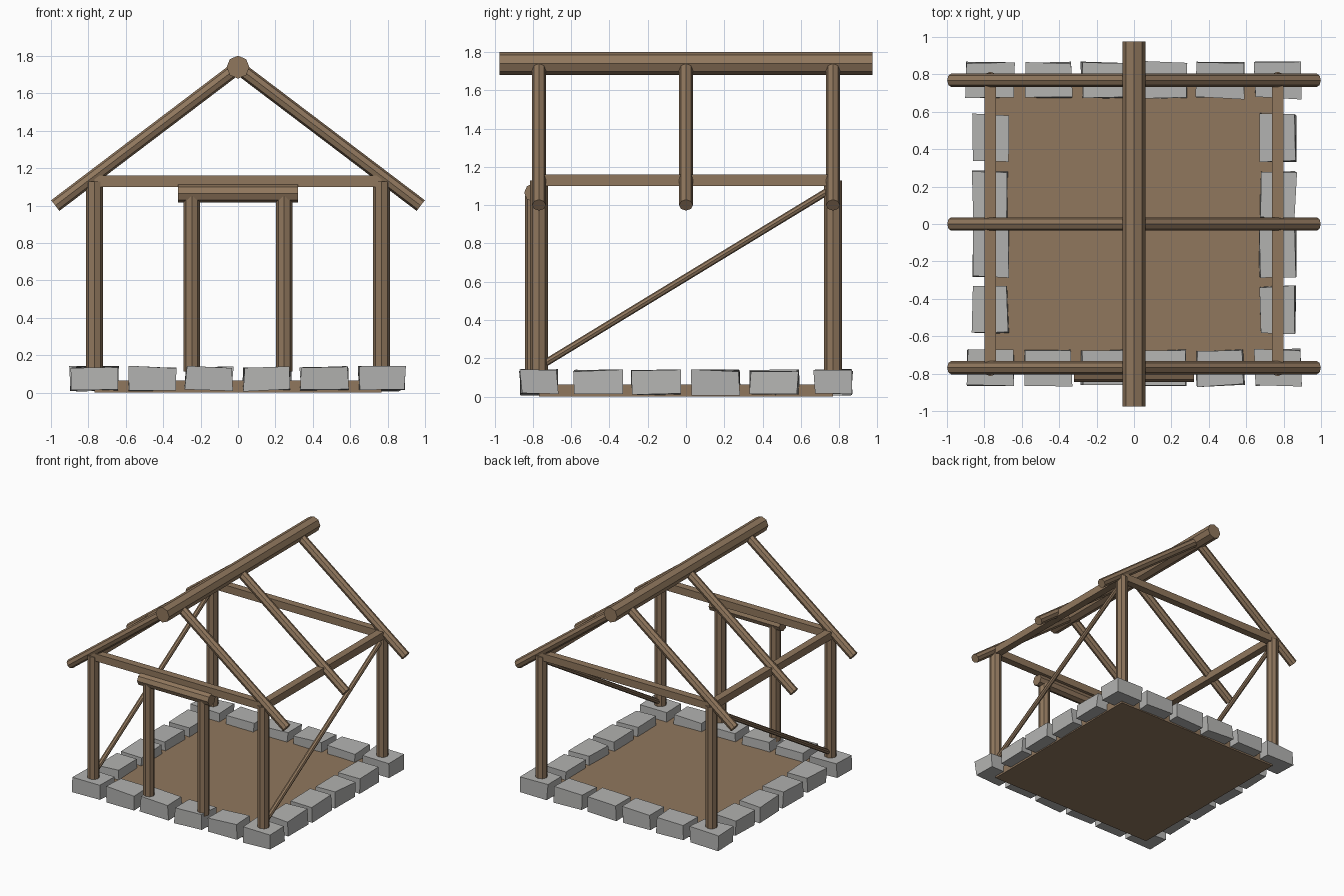
import bpy, bmesh, math, random
from mathutils import Vector

random.seed(4)
cube = bpy.data.objects.get("Cube")
if cube:
    bpy.data.objects.remove(cube, do_unlink=True)


def material(name, rgb):
    m = bpy.data.materials.new(name)
    m.use_nodes = True
    m.diffuse_color = (*rgb, 1)
    m.node_tree.nodes["Principled BSDF"].inputs["Base Color"].default_value = (*rgb, 1)
    return m


WOOD = material("brown wood", (0.28, 0.185, 0.11))
STONE = material("grey stone", (0.45, 0.45, 0.44))


def finish(name, bm, mat):
    mesh = bpy.data.meshes.new(name)
    bmesh.ops.recalc_face_normals(bm, faces=bm.faces)
    bm.to_mesh(mesh)
    bm.free()
    mesh.materials.append(mat)
    obj = bpy.data.objects.new(name, mesh)
    bpy.context.collection.objects.link(obj)
    return obj


def log(name, start, end, radius):
    """Eight-sided timber between two points."""
    a, b = Vector(start), Vector(end)
    bm = bmesh.new()
    bmesh.ops.create_cone(bm, cap_ends=True, segments=8, radius1=radius,
                          radius2=radius, depth=(b - a).length)
    obj = finish(name, bm, WOOD)
    obj.location = (a + b) / 2
    obj.rotation_mode = 'QUATERNION'
    obj.rotation_quaternion = (b - a).to_track_quat('Z', 'Y')
    return obj


def box(name, centre, size, mat, jitter=0.0):
    """Box whose corners may be shifted a little."""
    bm = bmesh.new()
    bmesh.ops.create_cube(bm, size=1)
    for v in bm.verts:
        v.co = Vector(p * s for p, s in zip(v.co, size))
        v.co += Vector(random.uniform(-jitter, jitter) for _ in range(3))
    obj = finish(name, bm, mat)
    obj.location = centre
    return obj


P = 0.768          # post and wall line
RIDGE_Z = 1.74
BEAM_Z = 1.13

# Floor slab
box("floor", (0, 0, 0.032), (2 * P, 2 * P, 0.064), WOOD)


# Foundation stones around the edge
def stone(x, y, size):
    s = box("foundation_stone", (x, y, 0.074), size, STONE, 0.007)
    s.rotation_euler.z = random.uniform(-0.025, 0.025)


steps = [-0.77, -0.46, -0.155, 0.155, 0.46, 0.77]
for side in (-1, 1):
    for t in steps:
        stone(t, side * P, (0.25, 0.19, 0.125))
    for t in steps[1:-1]:
        stone(side * P, t, (0.19, 0.25, 0.125))

# Corner posts, wall beams and diagonal braces
for s, side in ((-1, "right"), (1, "left")):
    for f, end in ((-1, "front"), (1, "back")):
        log(f"{end}_{side}_post", (s * P, f * P, 0.1), (s * P, f * P, BEAM_Z), 0.046)
    box(f"{side}_wall_beam", (s * P, 0, BEAM_Z), (0.06, 2 * P, 0.06), WOOD)
    log(f"{side}_brace", (s * P, -0.76, 0.16), (s * P, P, 1.09), 0.019)
for f, end in ((-1, "front"), (1, "back")):
    box(f"{end}_wall_beam", (0, f * P, BEAM_Z), (2 * P, 0.06, 0.06), WOOD)

# Ridge pole and three pairs of rafters
log("ridge_pole", (0, -0.975, RIDGE_Z), (0, 0.975, RIDGE_Z), 0.061)
for y, place in ((-P, "front"), (0, "middle"), (P, "back")):
    for s, side in ((-1, "right"), (1, "left")):
        log(f"{place}_{side}_rafter", (0, y, RIDGE_Z), (s * 0.977, y, 1.0), 0.036)

# Door frame
DOOR_Y = -0.797
for s, side in ((-1, "right"), (1, "left")):
    log(f"door_{side}_post", (s * 0.247, DOOR_Y, 0.112), (s * 0.247, DOOR_Y, 1.05), 0.044)
log("door_lintel", (-0.32, DOOR_Y, 1.065), (0.32, DOOR_Y, 1.065), 0.048)
